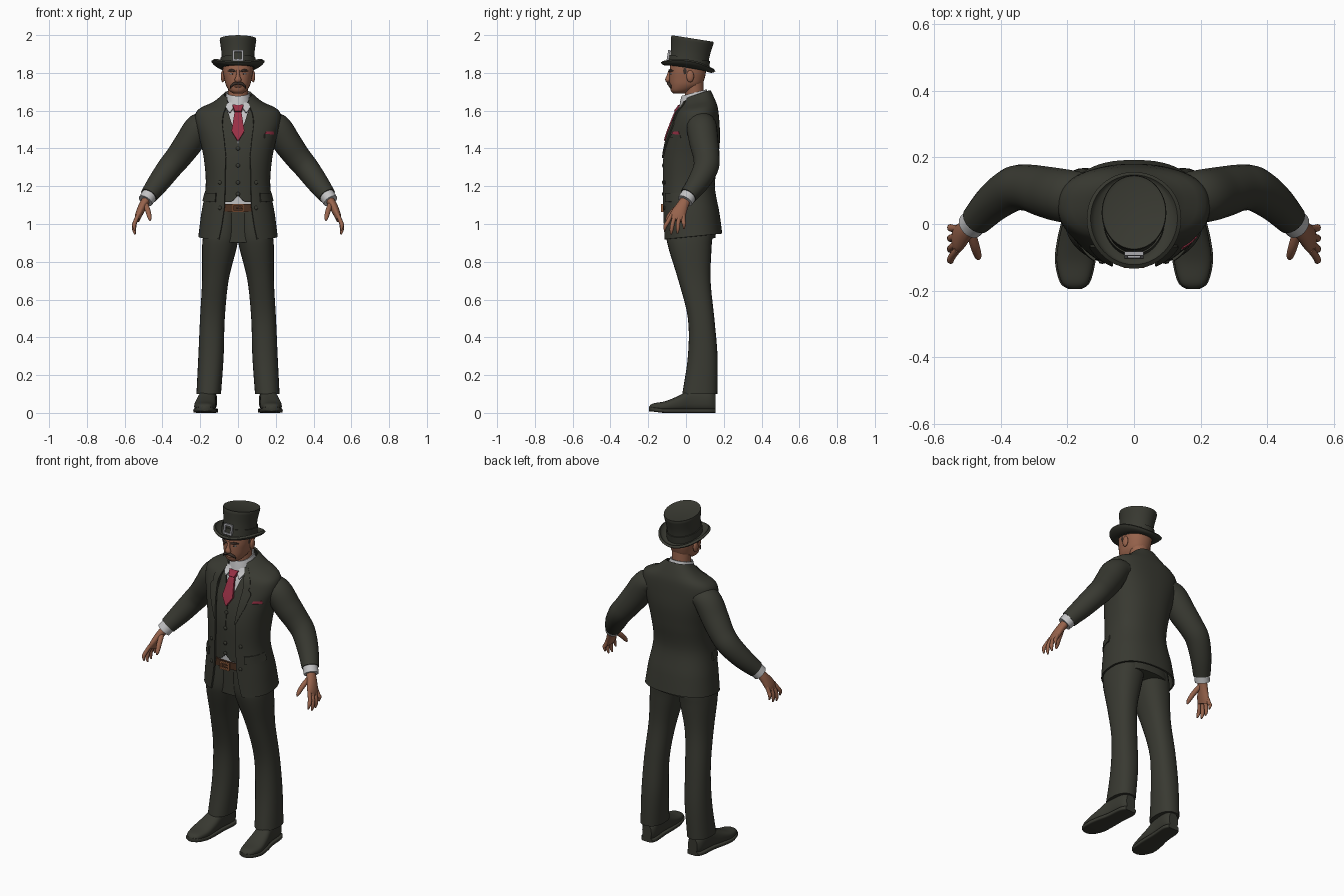
import bpy, bmesh, math
from mathutils import Vector, Matrix

if "Cube" in bpy.data.objects:
    bpy.data.objects.remove(bpy.data.objects["Cube"], do_unlink=True)


def material(name, *rgb):
    mat = bpy.data.materials.new(name)
    mat.use_nodes = True
    mat.diffuse_color = (*rgb, 1)
    mat.node_tree.nodes["Principled BSDF"].inputs["Base Color"].default_value = (*rgb, 1)
    return mat


suit = material("dark olive cloth", .040, .041, .031)
white = material("shirt white", .55, .55, .56)
red = material("tie red", .32, .03, .06)
skin = material("skin", .31, .125, .072)
silver = material("silver", .36, .36, .38)
leather = material("belt leather", .07, .03, .015)
copper = material("copper", .36, .14, .06)
hair = material("dark hair", .045, .03, .024)


def finish(name, bm, mat, thick=0):
    """Turn a bmesh into a smooth shaded object with sharp edges kept."""
    bmesh.ops.recalc_face_normals(bm, faces=bm.faces)
    mesh = bpy.data.meshes.new(name)
    bm.to_mesh(mesh)
    bm.free()
    mesh.materials.append(mat)
    obj = bpy.data.objects.new(name, mesh)
    bpy.context.collection.objects.link(obj)
    for face in mesh.polygons:
        face.use_smooth = True
    if thick:
        solid = obj.modifiers.new("thickness", "SOLIDIFY")
        solid.thickness, solid.offset = thick, 0
    split = obj.modifiers.new("sharp edges", "EDGE_SPLIT")
    split.split_angle = math.radians(45)
    return obj


def skin_rings(name, rings, mat, loop=True, thick=0):
    """Bridge rings of points; closed loops are capped at both ends."""
    bm = bmesh.new()
    grid = [[bm.verts.new(p) for p in ring] for ring in rings]
    count = len(grid[0])
    for low, high in zip(grid, grid[1:]):
        for i in range(count if loop else count - 1):
            j = (i + 1) % count
            bm.faces.new((low[i], low[j], high[j], high[i]))
    if loop and not thick:
        bm.faces.new(grid[0])
        bm.faces.new(grid[-1])
    return finish(name, bm, mat, thick)


def spline(rows, steps=5):
    out = []
    for i in range(len(rows) - 1):
        quad = zip(rows[max(i - 1, 0)], rows[i], rows[i + 1], rows[min(i + 2, len(rows) - 1)])
        quad = list(quad)
        for t in (k / steps for k in range(steps)):
            out.append([b + t * ((c - a) + t * (2 * a - 5 * b + 4 * c - d + t * (3 * b - a - 3 * c + d))) / 2
                        for a, b, c, d in quad])
    return out + [list(rows[-1])]


def lookup(rows, key):
    for a, b in zip(rows, rows[1:]):
        if key <= b[0]:
            t = max(0, (key - a[0]) / (b[0] - a[0]))
            return [p + (q - p) * t for p, q in zip(a[1:], b[1:])]
    return list(rows[-1][1:])


def power(value, p):
    return math.copysign(abs(value) ** (2 / p), value)


def oval(p=2, count=28, start=0.0):
    """Unit rounded outline, from the front round the back."""
    span = math.tau - 2 * start
    steps = count - 1 if start else count
    angles = [start + span * i / steps for i in range(count)]
    return [(power(math.sin(a), p), -power(math.cos(a), p)) for a in angles]


def stack(name, rows, mat, p=2.2, side=1):
    """Level rings from rows of height, inner x, outer x, front y, back y."""
    rings = [[(side * ((l + r) / 2 + u * (r - l) / 2), (f + b) / 2 + v * (b - f) / 2, z) for u, v in oval(p)]
             for z, l, r, f, b in spline(rows)]
    return skin_rings(name, rings, mat)


def tube(name, rows, mat, side=1, hint=(0, 1, 0), steps=5):
    """Sweep an oval along rows of x, y, z, radius along hint, other radius."""
    rows = spline(rows, steps)
    path = [Vector(r[:3]) for r in rows]
    rings = []
    for i, row in enumerate(rows):
        along = (path[min(i + 1, len(path) - 1)] - path[max(i - 1, 0)]).normalized()
        wide = Vector(hint) - along * along.dot(Vector(hint))
        wide.normalize()
        deep = along.cross(wide)
        points = [path[i] + wide * u * row[3] + deep * v * row[4] for u, v in oval(2, 20)]
        rings.append([(side * q.x, q.y, q.z) for q in points])
    return skin_rings(name, rings, mat)


def ball(name, place, size, mat):
    bm = bmesh.new()
    bmesh.ops.create_uvsphere(bm, u_segments=16, v_segments=10, radius=1,
                              matrix=Matrix.Translation(place) @ Matrix.Diagonal((*size, 1)))
    return finish(name, bm, mat)


def frame(name, place, w, h, bar, mat, tilt=0):
    """Rectangular buckle made of four bars."""
    bm = bmesh.new()
    base = Matrix.Translation(place) @ Matrix.Rotation(math.radians(tilt), 4, "X")
    for x, z, sx, sz in ((-w, 0, bar, h * 2), (w, 0, bar, h * 2), (0, h, w * 2 + bar, bar), (0, -h, w * 2 + bar, bar)):
        bmesh.ops.create_cube(bm, size=1, matrix=base @ Matrix.Translation((x, 0, z)) @ Matrix.Diagonal((sx, .012, sz, 1)))
    return finish(name, bm, mat)


# Torso surface shared by all clothing: height, half width, front, back
ROUND = 2.4
BODY = spline([(.93, .205, -.12, .187), (1.05, .19, -.122, .172), (1.2, .166, -.124, .148), (1.34, .175, -.122, .165),
               (1.45, .198, -.102, .175), (1.54, .222, -.07, .172), (1.6, .21, -.045, .165),
               (1.635, .13, -.025, .15), (1.68, .07, -.005, .125)])


def clamp(v):
    return min(1, max(0, v))


def drape(x, y, z):
    return x, y, z + .1 * y * clamp((1.2 - z) / .27) + .35 * (y - .05) * clamp((z - 1.58) / .1)


def front_point(x, z, lift=0):
    w, f, b = lookup(BODY, z)
    bulge = (1 - min(1, abs(x) / w) ** ROUND) ** (1 / ROUND)
    return drape(x, (f + b) / 2 - (b - f) / 2 * bulge - lift, z)


def garment(name, low, high, gap, mat, opening=None, levels=56):
    rings = []
    for i in range(levels + 1):
        z = low + (high - low) * i / levels
        w, f, b = lookup(BODY, z)
        w, f, b = w - gap, f + gap, b - gap
        start = 0
        if opening:
            start = max(.001, math.asin(min(.95, lookup(opening, z)[0] / w) ** (ROUND / 2)))
        rings.append([drape(u * w, (f + b) / 2 + v * (b - f) / 2, z) for u, v in oval(ROUND, 56, start)])
    return skin_rings(name, rings, mat, not opening, .01 if opening else 0)


def patch(name, rows, lift, mat, side=1, thick=.007):
    """Thin piece lying on the chest, from rows of height and two x limits."""
    rings = []
    for i in range(25):
        z = rows[0][0] + (rows[-1][0] - rows[0][0]) * i / 24
        a, b = lookup(rows, z)
        rings.append([front_point(side * (a + (b - a) * k / 6), z, lift) for k in range(7)])
    return skin_rings(name, rings, mat, False, thick)


# Clothing layers
garment("jacket", .93, 1.68, 0, suit, [(.93, .10), (1, .085), (1.1, .07), (1.35, .065), (1.5, .085), (1.6, .075), (1.68, .052)])
garment("waistcoat", 1.12, 1.62, .011, suit, [(1.12, .035), (1.15, .001), (1.43, .001), (1.6, .055), (1.62, .058)])
garment("shirt", 1.1, 1.645, .02, white)
garment("trouser_seat", .91, 1.1, .03, suit)
garment("belt", 1.07, 1.11, .012, leather, levels=4)
frame("belt_buckle", front_point(0, 1.09, .003), .028, .018, .008, copper)
ball("belt_pin", front_point(.01, 1.09, .003), (.02, .006, .004), copper)
patch("tie_blade", [(1.44, -.002, .002), (1.49, -.034, .034), (1.605, -.016, .016)], .006, red, thick=.014)
patch("tie_knot", [(1.6, -.017, .017), (1.645, -.029, .029)], .012, red, thick=.02)
for i, z in enumerate((1.4, 1.31, 1.22, 1.16)):
    ball(f"waistcoat_button_{i}", front_point(0, z, -.003), (.011, .006, .011), suit)
patch("breast_pocket", [(1.455, .14, .19), (1.475, .14, .19)], .008, suit)
patch("pocket_square", [(1.474, .142, .188), (1.49, .148, .186)], .006, red)

# Neck, shirt collar and head
tube("neck", [(0, .05, 1.6, .052, .055), (0, .045, 1.68, .05, .053), (0, .04, 1.76, .052, .056)], skin)
collar = [[(u * w, .043 + v * w * 1.1, z + .3 * v * w) for u, v in oval()] for z, w in ((1.635, .07), (1.67, .064), (1.695, .058))]
skin_rings("shirt_collar", collar, white, True, .006)
stack("head", [(1.69, -.022, .022, -.065, -.01), (1.705, -.045, .045, -.08, .025), (1.735, -.064, .064, -.086, .08),
               (1.77, -.073, .073, -.088, .098), (1.81, -.08, .08, -.087, .106), (1.86, -.08, .08, -.08, .108),
               (1.9, -.06, .06, -.06, .08)], skin, 2.3)
tube("nose", [(0, -.084, 1.815, .008, .008), (0, -.092, 1.785, .01, .01), (0, -.096, 1.763, .014, .018),
              (0, -.088, 1.752, .006, .01)], skin)
ball("lower_lip", (0, -.086, 1.727), (.018, .006, .005), skin)

# Hat, tilted backwards
tilt = Matrix.Translation((0, .01, 1.825)) @ Matrix.Rotation(math.radians(-9), 4, "X")


def hat_part(name, profile, curl=0, thick=0):
    rings = [[tilt @ Vector((u * r, v * r * stretch, z + curl * u * u * clamp((r - .08) / .058))) for u, v in oval(2, 48)]
             for r, stretch, z in profile]
    return skin_rings(name, rings, suit, True, thick)


hat_part("hat_crown", spline([(.088, 1.2, 0), (.086, 1.2, .04), (.088, 1.19, .09), (.097, 1.17, .15)]) + [(.095, 1.17, .159), (.085, 1.17, .155)])
hat_part("hat_band", [(.09, 1.2, .012), (.09, 1.2, .055)], 0, .005)
hat_part("hat_brim", spline([(.08, 1.15, .008), (.105, 1.1, .002), (.125, 1.06, .004), (.136, 1.04, .012)]), .03, .014)
frame("hat_buckle", tilt @ Vector((0, -.112, .05)), .023, .025, .01, silver, -9)

# Paired parts
for side, label in ((1, "left_"), (-1, "right_")):
    tube(label + "sleeve", [(.13, .08, 1.535, .07, .05), (.20, .083, 1.515, .08, .075), (.26, .095, 1.43, .077, .075),
                            (.315, .108, 1.355, .07, .069), (.362, .105, 1.298, .067, .065), (.42, .065, 1.22, .058, .058),
                            (.472, .012, 1.15, .047, .047)], suit, side)
    tube(label + "cuff", [(.462, .022, 1.163, .043, .043), (.49, -.005, 1.122, .042, .04)], white, side)
    tube(label + "palm", [(.478, .005, 1.14, .026, .022), (.505, -.02, 1.095, .032, .022), (.525, -.042, 1.05, .041, .019),
                          (.534, -.053, 1.022, .038, .014)], skin, side)
    for i, (finger, tip) in enumerate((("index", .965), ("middle", .945), ("ring", .95), ("little", .975))):
        k = i - 1.5
        tube(f"{label}{finger}_finger", [(.528, -.045 + k * .021, 1.05, .01, .01), (.545, -.055 + k * .028, 1.01, .011, .011),
                                         (.55, -.06 + k * .033, tip + .025, .01, .01),
                                         (.545, -.062 + k * .034, tip, .004, .004)], skin, side, steps=3)
    tube(label + "thumb", [(.49, -.022, 1.105, .014, .014), (.477, -.065, 1.07, .014, .014),
                           (.468, -.095, 1.035, .011, .011), (.466, -.104, 1.018, .004, .004)], skin, side, (1, 0, 0))
    stack(label + "trouser_leg", [(1.08, -.01, .16, -.1, .13), (.95, -.006, .183, -.105, .14), (.87, .008, .19, -.092, .135),
                                  (.7, .05, .19, -.04, .13), (.5, .07, .201, .01, .15), (.3, .076, .21, .01, .167),
                                  (.1, .09, .22, -.02, .166)], suit, 2.3, side)

    # Shoe: position along the foot, half width, height, centre x
    shoe = spline([(-.195, .014, .034, .177), (-.175, .04, .05, .177), (-.11, .056, .062, .176), (-.04, .054, .09, .17),
                   (.03, .046, .125, .162), (.12, .045, .12, .155), (.155, .03, .10, .152)])
    skin_rings(label + "shoe", [[(side * (c + u * w), y, .008 + (h - .008) * (1 + v) / 2) for u, v in oval(2.6)]
                                for y, w, h, c in shoe], suit)
    skin_rings(label + "sole", [[(side * (c + u * (w + .005)), y, .012 + v * .012 + max(0, -.12 - y) * .12) for u, v in oval(5)]
                                for y, w, h, c in shoe], suit)

    # Jacket details and collar wing
    patch(label + "lapel", [(1.35, .063, .068), (1.45, .073, .112), (1.53, .083, .135), (1.545, .083, .112), (1.552, .083, .122),
                            (1.6, .073, .112), (1.665, .052, .066)], .007, suit, side, .01)
    patch(label + "pocket_flap", [(1.12, .118, .183), (1.165, .115, .172)], .008, suit, side, .012)
    patch(label + "collar_wing", [(1.595, .042, .046), (1.625, .026, .062), (1.66, .012, .062)], .008, white, side, .008)
    for z in (1.09, 1.22):
        ball(f"{label}jacket_button_{z:.1f}", front_point(side * .095, z, .004), (.011, .006, .011), suit)

    # Face details
    ball(label + "ear", (side * .08, .022, 1.782), (.011, .02, .032), skin)
    ball(label + "sideburn", (side * .073, -.005, 1.815), (.008, .014, .026), hair)
    ball(label + "eye", (side * .031, -.077, 1.795), (.012, .007, .006), white)
    ball(label + "pupil", (side * .031, -.081, 1.795), (.005, .005, .005), hair)
    tube(label + "eyebrow", [(.014, -.087, 1.808, .005, .005), (.035, -.083, 1.814, .005, .006),
                             (.054, -.068, 1.809, .003, .003)], hair, side)
    tube(label + "moustache", [(0, -.092, 1.746, .008, .007), (.018, -.092, 1.743, .008, .008),
                               (.034, -.083, 1.732, .006, .006), (.041, -.078, 1.718, .002, .002)], hair, side)
